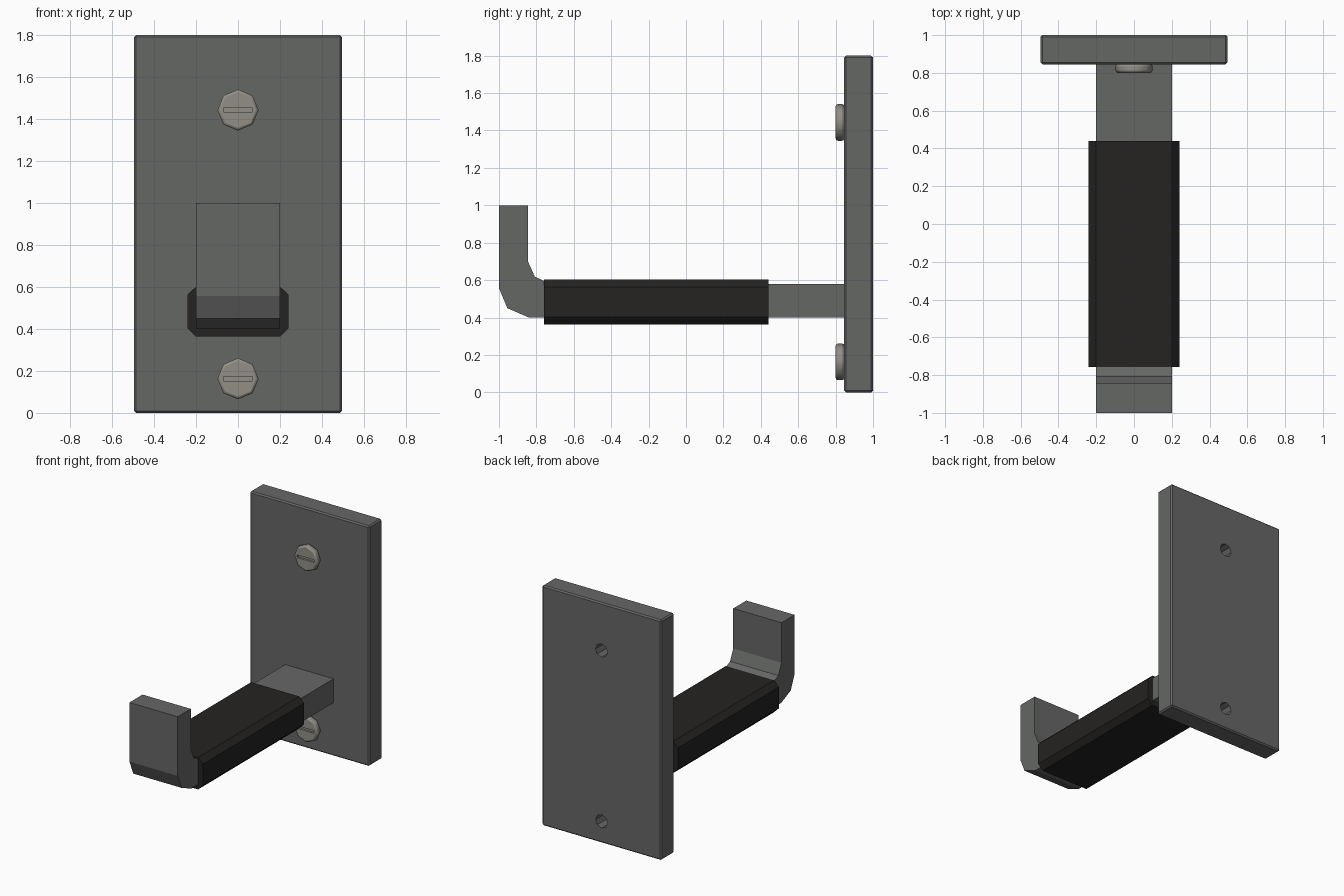
import bpy, bmesh, math
from mathutils import Matrix

if "Cube" in bpy.data.objects:
    bpy.data.objects.remove(bpy.data.objects["Cube"])


def material(name, rgb):
    m = bpy.data.materials.new(name)
    m.diffuse_color = (*rgb, 1)
    m.use_nodes = True
    m.node_tree.nodes["Principled BSDF"].inputs["Base Color"].default_value = m.diffuse_color
    return m


STEEL = material("dark_steel", (0.13, 0.135, 0.13))
RUBBER = material("black_rubber", (0.018, 0.017, 0.016))
ZINC = material("screw_metal", (0.29, 0.275, 0.24))


def finish(bm, name, mat=None):
    bmesh.ops.recalc_face_normals(bm, faces=bm.faces[:])
    me = bpy.data.meshes.new(name)
    bm.to_mesh(me)
    bm.free()
    ob = bpy.data.objects.new(name, me)
    bpy.context.collection.objects.link(ob)
    if mat:
        me.materials.append(mat)
    return ob


def box(name, x, y, z, mat=None):
    bm = bmesh.new()
    bmesh.ops.create_cube(bm, size=1)
    for v in bm.verts:
        for i, (a, b) in enumerate((x, y, z)):
            v.co[i] = (a + b) / 2 + v.co[i] * (b - a)
    return finish(bm, name, mat)


def cylinder(name, r, y0, y1, z, mat=None):
    # eight-sided, axis along y
    bm = bmesh.new()
    bmesh.ops.create_cone(bm, cap_ends=True, segments=8, radius1=r, radius2=r,
                          depth=y1 - y0,
                          matrix=Matrix.Translation((0, (y0 + y1) / 2, z))
                          @ Matrix.Rotation(math.pi / 2, 4, 'X'))
    return finish(bm, name, mat)


def extrude(name, points, offset, mat):
    bm = bmesh.new()
    face = bm.faces.new([bm.verts.new(p) for p in points])
    new = bmesh.ops.extrude_face_region(bm, geom=[face], use_keep_orig=True)["geom"]
    bmesh.ops.translate(bm, vec=offset,
                        verts=[v for v in new if isinstance(v, bmesh.types.BMVert)])
    return finish(bm, name, mat)


def bevel(ob, width, segments):
    m = ob.modifiers.new("bevel", 'BEVEL')
    m.width, m.segments = width, segments
    m.limit_method, m.angle_limit = 'ANGLE', math.radians(60)


def cut(ob, cutter):
    m = ob.modifiers.new("cut", 'BOOLEAN')
    m.operation, m.solver, m.object = 'DIFFERENCE', 'EXACT', cutter
    cutter.hide_render = True
    cutter.display_type = 'WIRE'
    cutter.hide_set(True)


# Wall plate with softened edges
plate = box("wall_plate", (-0.495, 0.495), (0.845, 1.0), (0, 1.8), STEEL)
bevel(plate, 0.01, 1)

# Slotted screws and their holes through the plate
for label, z in (("upper", 1.443), ("lower", 0.163)):
    cut(plate, cylinder(label + "_hole_cutter", 0.05, 0.846, 1.1, z))
    screw = cylinder(label + "_screw", 0.098, 0.8, 0.847, z, ZINC)
    bevel(screw, 0.012, 2)
    cut(screw, box(label + "_slot_cutter", (-0.07, 0.07), (0.75, 0.815),
                   (z - 0.01, z + 0.01)))
    bpy.ops.object.select_all(action='DESELECT')
    screw.select_set(True)
    bpy.context.view_layer.objects.active = screw
    bpy.ops.object.shade_smooth_by_angle(angle=math.radians(46))

# Arm with upturned hook end
arm_profile = [(0.85, 0.4), (-0.84, 0.4), (-0.955, 0.45), (-1, 0.557), (-1, 1),
               (-0.845, 1), (-0.845, 0.7), (-0.808, 0.618), (-0.725, 0.58), (0.85, 0.58)]
extrude("hook_arm", [(-0.2, y, z) for y, z in arm_profile], (0.4, 0, 0), STEEL)

# Chamfered rubber sleeve around the arm
half = [(0.2, 0.363), (0.24, 0.403), (0.24, 0.563), (0.2, 0.602)]
sleeve_profile = half + [(-x, z) for x, z in reversed(half)]
extrude("rubber_sleeve", [(x, -0.758, z) for x, z in sleeve_profile], (0, 1.198, 0), RUBBER)
